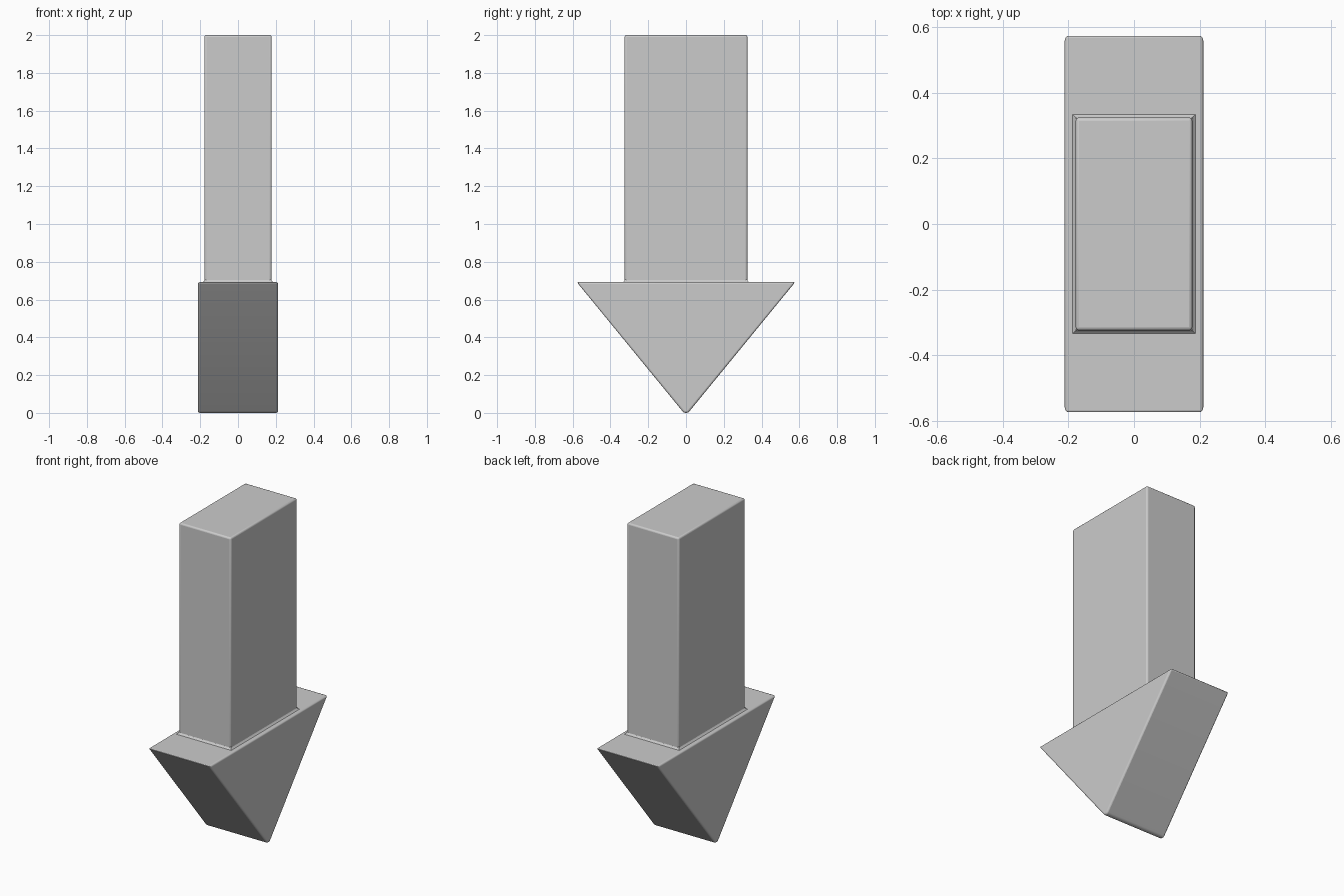
import bpy
import bmesh

if "Cube" in bpy.data.objects:
    bpy.data.objects.remove(bpy.data.objects["Cube"])


def make_object(name, bm, bevel):
    bmesh.ops.recalc_face_normals(bm, faces=bm.faces[:])
    mesh = bpy.data.meshes.new(name)
    bm.to_mesh(mesh)
    bm.free()
    obj = bpy.data.objects.new(name, mesh)
    bpy.context.collection.objects.link(obj)
    mod = obj.modifiers.new("rounded_edges", 'BEVEL')
    mod.width = bevel
    mod.segments = 3
    mod.limit_method = 'ANGLE'
    mod.angle_limit = 0.8
    mod.use_clamp_overlap = False
    bpy.ops.object.select_all(action='DESELECT')
    bpy.context.view_layer.objects.active = obj
    obj.select_set(True)
    bpy.ops.object.shade_smooth_by_angle(angle=0.6)
    return obj


def loft(bm, rings):
    loops = [[bm.verts.new(p) for p in ring] for ring in rings]
    n = len(loops[0])
    for a, b in zip(loops, loops[1:]):
        for i in range(n):
            j = (i + 1) % n
            bm.faces.new((a[i], a[j], b[j], b[i]))
    bm.faces.new(loops[0][::-1])
    bm.faces.new(loops[-1])
    return loops


def rectangle(x, y, z):
    return [(-x, -y, z), (x, -y, z), (x, y, z), (-x, y, z)]


# Triangular head with a blunted lower tip
bm = bmesh.new()
profile = [(-0.578, 0.692), (0.578, 0.692), (0, -0.014)]
ends = loft(bm, [[(x, y, z) for y, z in profile] for x in (-0.212, 0.212)])
tip = bm.edges.get((ends[0][2], ends[1][2]))
bmesh.ops.bevel(bm, geom=[tip], offset=0.03, offset_type='OFFSET',
                segments=5, profile=0.5, affect='EDGES')
make_object("arrow_head", bm, 0.01)

# Rectangular shaft, sunk into the head
bm = bmesh.new()
loft(bm, [rectangle(0.178, 0.325, z) for z in (0.66, 2.0)])
make_object("shaft", bm, 0.01)

# Small flare where the shaft meets the head
bm = bmesh.new()
loft(bm, [rectangle(0.178 + f, 0.325 + f, z)
          for f, z in ((0.009, 0.685), (0.009, 0.692), (0.003, 0.697), (-0.001, 0.705))])
flare = make_object("shaft_fillet", bm, 0.001)
flare.modifiers.clear()
